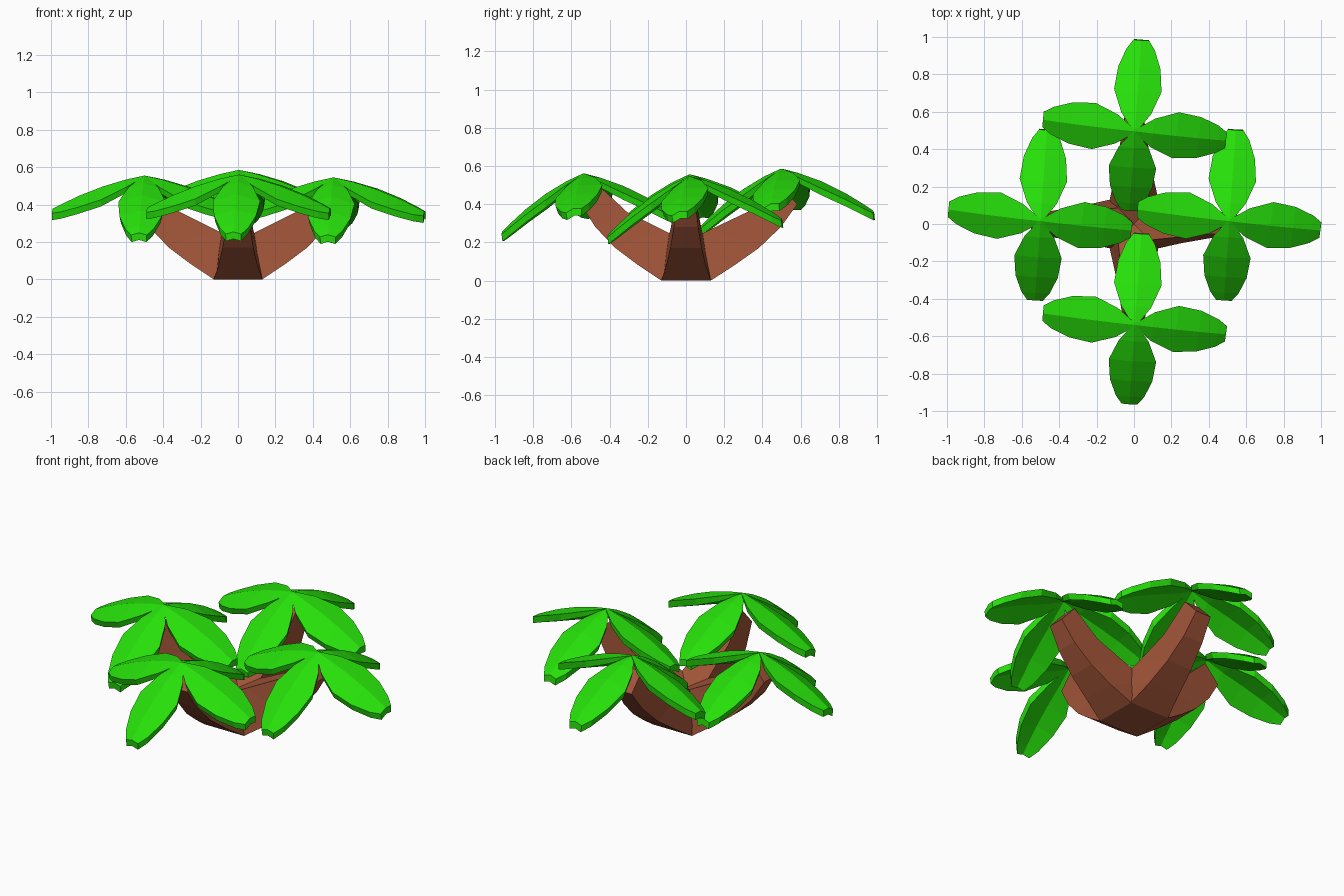
import bpy, bmesh
from math import radians, tan
from mathutils import Matrix, Vector

if "Cube" in bpy.data.objects:
    bpy.data.objects.remove(bpy.data.objects["Cube"])


def material(name, color):
    m = bpy.data.materials.new(name)
    m.diffuse_color = (*color, 1)
    m.use_nodes = True
    m.node_tree.nodes["Principled BSDF"].inputs["Base Color"].default_value = m.diffuse_color
    return m


BARK = material("bark", (0.36, 0.09, 0.04))
LEAF = material("leaf_green", (0.02, 0.74, 0.003))


def loft(name, rings, matrix, mat):
    """Skin a list of closed rings, cap both ends."""
    bm = bmesh.new()
    vs = [[bm.verts.new(matrix @ Vector(p)) for p in r] for r in rings]
    n = len(vs[0])
    for a, b in zip(vs, vs[1:]):
        for i in range(n):
            j = (i + 1) % n
            bm.faces.new((a[i], a[j], b[j], b[i]))
    bm.faces.new(vs[0][::-1])
    bm.faces.new(vs[-1])
    bmesh.ops.recalc_face_normals(bm, faces=bm.faces)
    me = bpy.data.meshes.new(name)
    bm.to_mesh(me)
    bm.free()
    ob = bpy.data.objects.new(name, me)
    me.materials.append(mat)
    bpy.context.collection.objects.link(ob)
    return ob


# Trunk sections: outer (r, z), inner (r, z), half width
TRUNK = [((.13, 0), (-.13, 0), .13), ((.25, .08), (-.03, .19), .103),
         ((.37, .17), (.12, .265), .082), ((.475, .28), (.31, .36), .064),
         ((.55, .40), (.46, .50), .05)]


def trunk(name, angle, reach):
    rings = []
    for i, ((xo, zo), (xi, zi), w) in enumerate(TRUNK):
        k = 1 + (reach - 1) * i / 4
        rings.append([(xo * k, -w, zo), (xo * k, w, zo), (xi * k, w, zi), (xi * k, -w, zi)])
    loft(name, rings, Matrix.Rotation(radians(angle), 4, 'Z'), BARK)


# Leaf outline: fraction of length, half width
OUTLINE = [(0, .01), (.2, .08), (.45, .127), (.7, .113), (.9, .076), (1, .042)]


def leaf(name, crown, angle, length, drop, roll):
    rings = []
    k = tan(radians(roll))  # sideways lean about the leaf's own midrib
    for t, w in OUTLINE:
        x, z = length * t, -drop * (.5 * t + .5 * t * t)
        sag, th = w * .28, .008 + .03 * min(1, t * 4)
        rings.append([(x, y, z + dz + k * y) for y, dz in
                      [(-w, -sag), (0, 0), (w, -sag),
                       (w * .93, -sag - th), (0, -th), (-w * .93, -sag - th)]])
    loft(name, rings, crown @ Matrix.Rotation(radians(angle), 4, 'Z'), LEAF)


# Four trunks: side, angle, reach, crown centre
for side, angle, reach, centre in [("right", 0, 1.0, (.51, .015, .545)),
                                   ("back", 90, 1.06, (.005, .495, .585)),
                                   ("left", 180, 1.0, (-.5, .015, .555)),
                                   ("front", 270, 1.0, (.005, -.54, .56))]:
    trunk(side + "_trunk", angle, reach)
    crown = (Matrix.Translation(centre) @ Matrix.Rotation(radians(-4), 4, 'Z')
             @ Matrix.Rotation(radians(6), 4, 'X'))
    # Four drooping leaves per crown
    for part, a, length, drop, roll in [("right", -4, .49, .18, 10), ("back", 90, .462, .27, 0),
                                        ("left", 179, .495, .18, -10), ("front", 270, .455, .26, 0)]:
        leaf(f"{side}_crown_{part}_leaf", crown, a, length, drop, roll)
